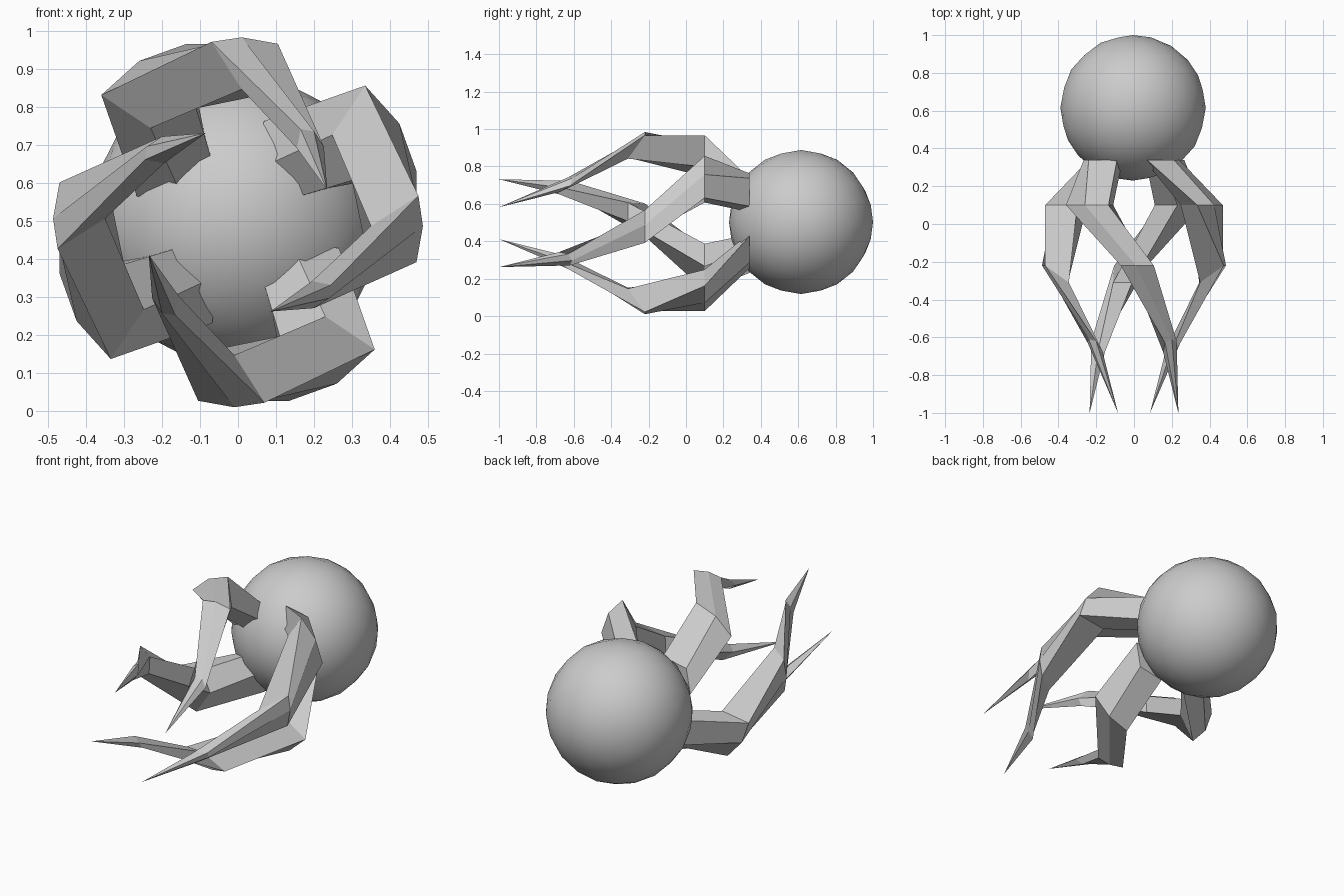
import bpy, bmesh, math
from mathutils import Matrix, Vector

if "Cube" in bpy.data.objects:
    bpy.data.objects.remove(bpy.data.objects["Cube"])

CENTRE_Z = 0.497

# Round body, smooth shaded
bpy.ops.mesh.primitive_ico_sphere_add(subdivisions=3, radius=0.385,
    location=(-0.005, 0.615, 0.503), rotation=(-math.pi / 2, 0, 0))
body = bpy.context.object
body.name = "round_body"
bpy.ops.object.shade_smooth()

# Five-sided rings of one arm as (x, y, height from axis), then the tip
RINGS = [
    [(.068, .34, .266), (.21, .34, .24), (.24, .34, .09), (.134, .34, .06), (.053, .34, .14)],
    [(.335, .10, .36), (.425, .10, .26), (.470, .10, .135), (.30, .10, .11), (.248, .10, .23)],
    [(.475, -.22, .07), (.487, -.22, -.01), (.470, -.22, -.105), (.345, -.31, -.11), (.35, -.31, -.01)],
    [(.245, -.63, -.165), (.24, -.61, -.20), (.20, -.62, -.226), (.168, -.67, -.19), (.195, -.68, -.155)],
]
TIP = (.085, -1.0, -.235)


def arm(name, angle):
    turn = Matrix.Translation((0, 0, CENTRE_Z)) @ Matrix.Rotation(angle, 4, 'Y')
    bm = bmesh.new()
    rings = [[bm.verts.new(turn @ Vector(p)) for p in ring] for ring in RINGS]
    tip = bm.verts.new(turn @ Vector(TIP))
    bm.faces.new(rings[0])
    for a, b in zip(rings, rings[1:]):
        for i in range(5):
            j = (i + 1) % 5
            bm.faces.new((a[i], a[j], b[j], b[i]))
    for i in range(5):
        bm.faces.new((rings[-1][i], rings[-1][(i + 1) % 5], tip))
    bmesh.ops.recalc_face_normals(bm, faces=bm.faces)
    mesh = bpy.data.meshes.new(name)
    bm.to_mesh(mesh)
    bm.free()
    bpy.context.collection.objects.link(bpy.data.objects.new(name, mesh))


# Four arms swirling around the y axis
for i, side in enumerate(("right", "bottom", "left", "top")):
    arm(side + "_arm", i * math.pi / 2)
